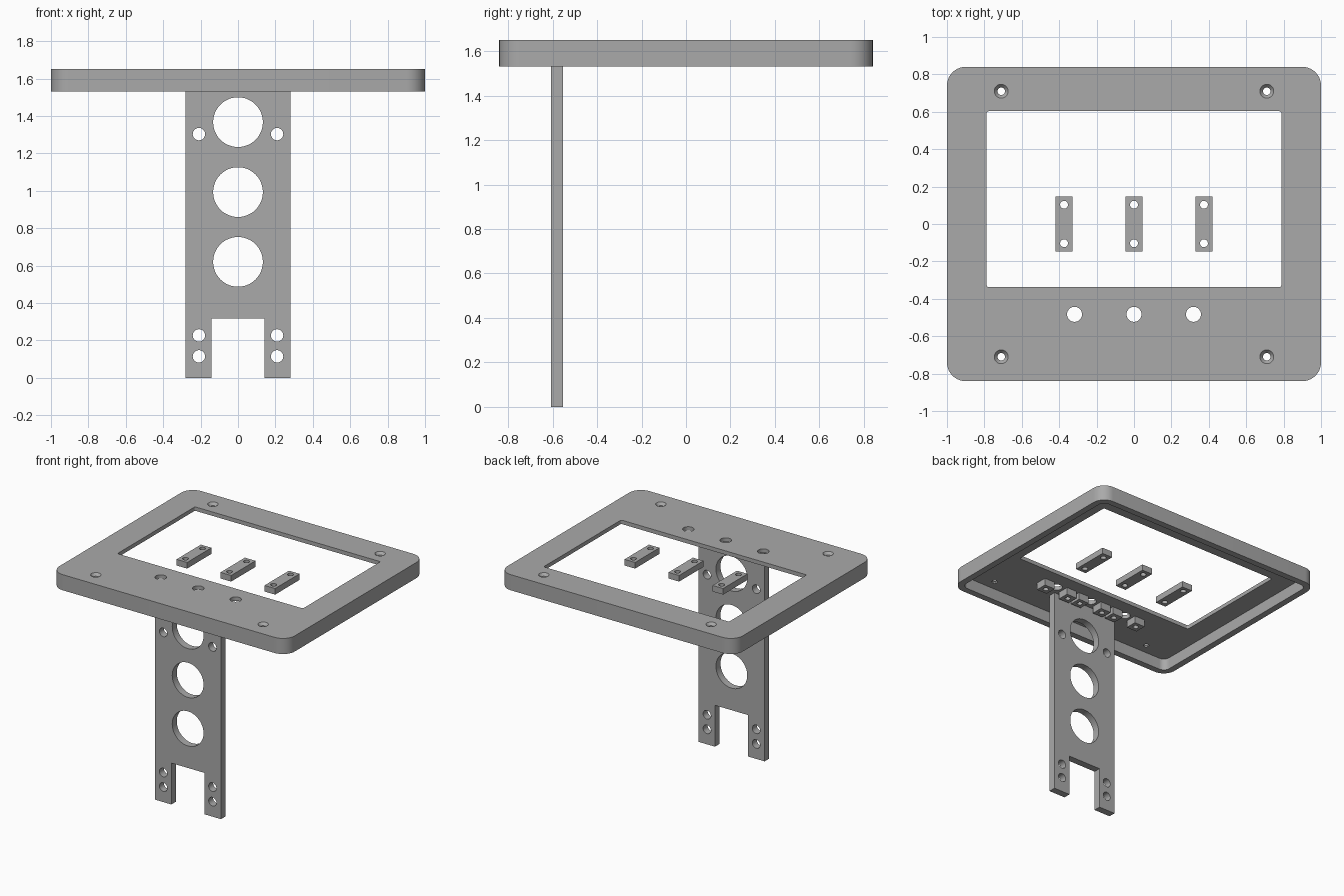
import bpy
import bmesh
import math
from mathutils import Matrix, Vector

if "Cube" in bpy.data.objects:
    bpy.data.objects.remove(bpy.data.objects["Cube"], do_unlink=True)

grey = bpy.data.materials.new("plain grey")
grey.use_nodes = True
COLOUR = (0.4, 0.4, 0.4, 1)
grey.diffuse_color = COLOUR
grey.node_tree.nodes["Principled BSDF"].inputs["Base Color"].default_value = COLOUR


def make(name, bm):
    bmesh.ops.recalc_face_normals(bm, faces=bm.faces)
    mesh = bpy.data.meshes.new(name)
    bm.to_mesh(mesh)
    bm.free()
    mesh.materials.append(grey)
    obj = bpy.data.objects.new(name, mesh)
    bpy.context.collection.objects.link(obj)
    return obj


def block(name, x, y, z, radius=0):
    """Box from (min, max) ranges, with optional rounded upright corners."""
    bm = bmesh.new()
    bmesh.ops.create_cube(bm, size=1)
    for v in bm.verts:
        v.co = Vector([r[0] if c < 0 else r[1] for c, r in zip(v.co, (x, y, z))])
    if radius:
        upright = [e for e in bm.edges
                   if abs(e.verts[0].co.z - e.verts[1].co.z) > 1e-4]
        bmesh.ops.bevel(bm, geom=upright, offset=radius, segments=10,
                        profile=0.5, affect='EDGES')
    return make(name, bm)


def rod(centre, r, depth, axis='Z', r_top=None):
    """Round cutter along Z or Y; r_top makes it a cone."""
    bm = bmesh.new()
    turn = Matrix.Rotation(math.pi / 2, 4, 'X') if axis == 'Y' else Matrix()
    bmesh.ops.create_cone(bm, cap_ends=True, segments=48, radius1=r,
                          radius2=r if r_top is None else r_top, depth=depth,
                          matrix=Matrix.Translation(centre) @ turn)
    return make("cutter", bm)


def carve(obj, cutters):
    """Subtract every cutter, bake the result and shade it."""
    for c in cutters:
        c.hide_render = True
        mod = obj.modifiers.new("cut", 'BOOLEAN')
        mod.operation = 'DIFFERENCE'
        mod.solver = 'EXACT'
        mod.object = c
    bpy.context.view_layer.update()
    graph = bpy.context.evaluated_depsgraph_get()
    mesh = bpy.data.meshes.new_from_object(obj.evaluated_get(graph))
    obj.modifiers.clear()
    obj.data = mesh
    for c in cutters:
        bpy.data.objects.remove(c, do_unlink=True)
    mesh.shade_smooth()
    mesh.set_sharp_from_angle(angle=math.radians(30))


TOP, BOTTOM, UNDER = 1.65, 1.53, 1.62
BUTTON_X = (-0.318, 0, 0.318)
BUTTON_Y = -0.483
SIDES = (-1, 1)

# Hollow panel with window, button holes and countersunk corner holes
panel = block("panel_frame", (-1, 1), (-0.84, 0.84), (BOTTOM, TOP), 0.1)
cuts = [
    block("cutter", (-0.95, 0.95), (-0.79, 0.79), (1.4, UNDER), 0.05),
    block("cutter", (-0.788, 0.788), (-0.338, 0.603), (1.4, 1.8), 0.012),
]
cuts += [rod((x, BUTTON_Y, TOP), 0.04, 0.4) for x in BUTTON_X]
for sx in SIDES:
    for sy in SIDES:
        x, y = sx * 0.71, sy * 0.71
        cuts.append(rod((x, y, TOP), 0.02, 0.4))
        cuts.append(rod((x, y, TOP), 0.02, 0.04, r_top=0.054))
carve(panel, cuts)

# Drilled mounting tabs under the panel, one pair per button
for i, bx in enumerate(BUTTON_X):
    for s in SIDES:
        x = bx + s * 0.103
        tab = block(f"mounting_tab_{i}_{'left' if s > 0 else 'right'}",
                    (x - 0.045, x + 0.045), (BUTTON_Y - 0.045, BUTTON_Y + 0.045),
                    (1.565, UNDER))
        carve(tab, [rod((x, BUTTON_Y, 1.56), 0.02, 0.1)])

# Loose clamp bars inside the window
for i, x in enumerate((-0.374, 0, 0.374)):
    bar = block(f"clamp_bar_{i}", (x - 0.045, x + 0.045), (-0.148, 0.148),
                (1.585, 1.632))
    carve(bar, [rod((x, s * 0.103, 1.6), 0.021, 0.3) for s in SIDES])

# Upright post with lightening holes, bolt holes and a notched foot
POST_Y = -0.581
post = block("support_post", (-0.281, 0.281), (-0.608, -0.553), (0, UNDER))
cuts = [block("cutter", (-0.141, 0.141), (-0.8, -0.4), (-0.2, 0.318))]
cuts += [rod((0, POST_Y, z), 0.133, 0.3, 'Y') for z in (0.62, 0.993, 1.367)]
cuts += [rod((s * 0.209, POST_Y, z), 0.033, 0.3, 'Y')
         for s in SIDES for z in (0.115, 0.227, 1.303)]
carve(post, cuts)
